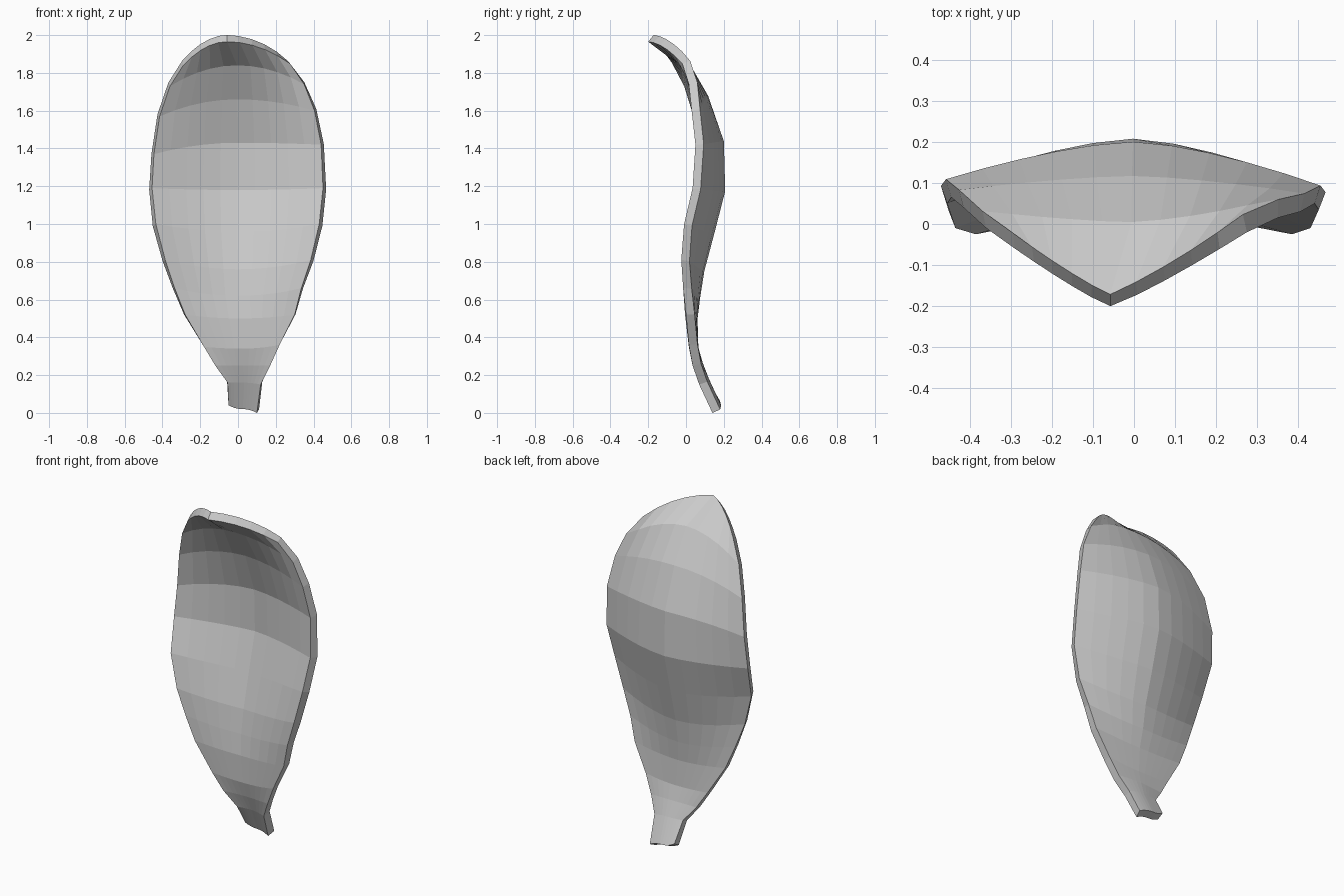
import bpy, bmesh

# Petal cross rows from stem to tip:
# left x, right x, left z, centre z, right z, left y, centre y, right y
ROWS = [
    (-.05, .10, .04, .02, .00, .14, .145, .14),
    (-.055, .12, .16, .16, .15, .07, .08, .07),
    (-.12, .17, .25, .25, .25, .035, .045, .035),
    (-.18, .22, .35, .34, .36, .015, .02, .015),
    (-.28, .30, .52, .50, .52, -.005, .015, .00),
    (-.335, .335, .66, .62, .66, -.015, .03, -.015),
    (-.385, .385, .81, .76, .81, -.025, .052, -.025),
    (-.435, .43, 1.0, .96, 1.0, -.01, .105, -.01),
    (-.455, .45, 1.19, 1.18, 1.19, .05, .162, .035),
    (-.445, .44, 1.37, 1.43, 1.42, .065, .155, .05),
    (-.415, .405, 1.57, 1.66, 1.60, .04, .075, .03),
    (-.36, .35, 1.73, 1.84, 1.74, -.01, -.03, .015),
    (-.29, .275, 1.84, 1.965, 1.85, -.06, -.20, -.02),
]
COLS = 10

bm = bmesh.new()
grid = []
for i, (xl, xr, zl, zc, zr, yl, yc, yr) in enumerate(ROWS):
    row = []
    tip = i == len(ROWS) - 1
    for j in range(COLS + 1):
        u = 2 * j / COLS - 1
        ze, ye = (zl, yl) if u < 0 else (zr, yr)
        a = abs(u)
        x = (xl + xr) / 2 + (xr - xl) / 2 * u
        if tip:                      # the pointed lip leans to the left
            x -= .05 * (1 - a)
        y = yc + (ye - yc) * a ** (1.15 if tip else 1.5)
        z = zc + (ze - zc) * a ** 2
        row.append(bm.verts.new((x, y, z)))
    grid.append(row)
for r0, r1 in zip(grid, grid[1:]):
    for j in range(COLS):
        bm.faces.new((r0[j], r0[j + 1], r1[j + 1], r1[j]))

mesh = bpy.data.meshes.new("petal")
bm.to_mesh(mesh)
bm.free()
petal = bpy.data.objects.new("petal", mesh)
bpy.context.collection.objects.link(petal)

# Thickness grows away from the hollow front
shell = petal.modifiers.new("thickness", 'SOLIDIFY')
shell.thickness = 0.046
shell.offset = -1

grey = bpy.data.materials.new("light grey")
grey.diffuse_color = (0.6, 0.6, 0.6, 1)
mesh.materials.append(grey)
